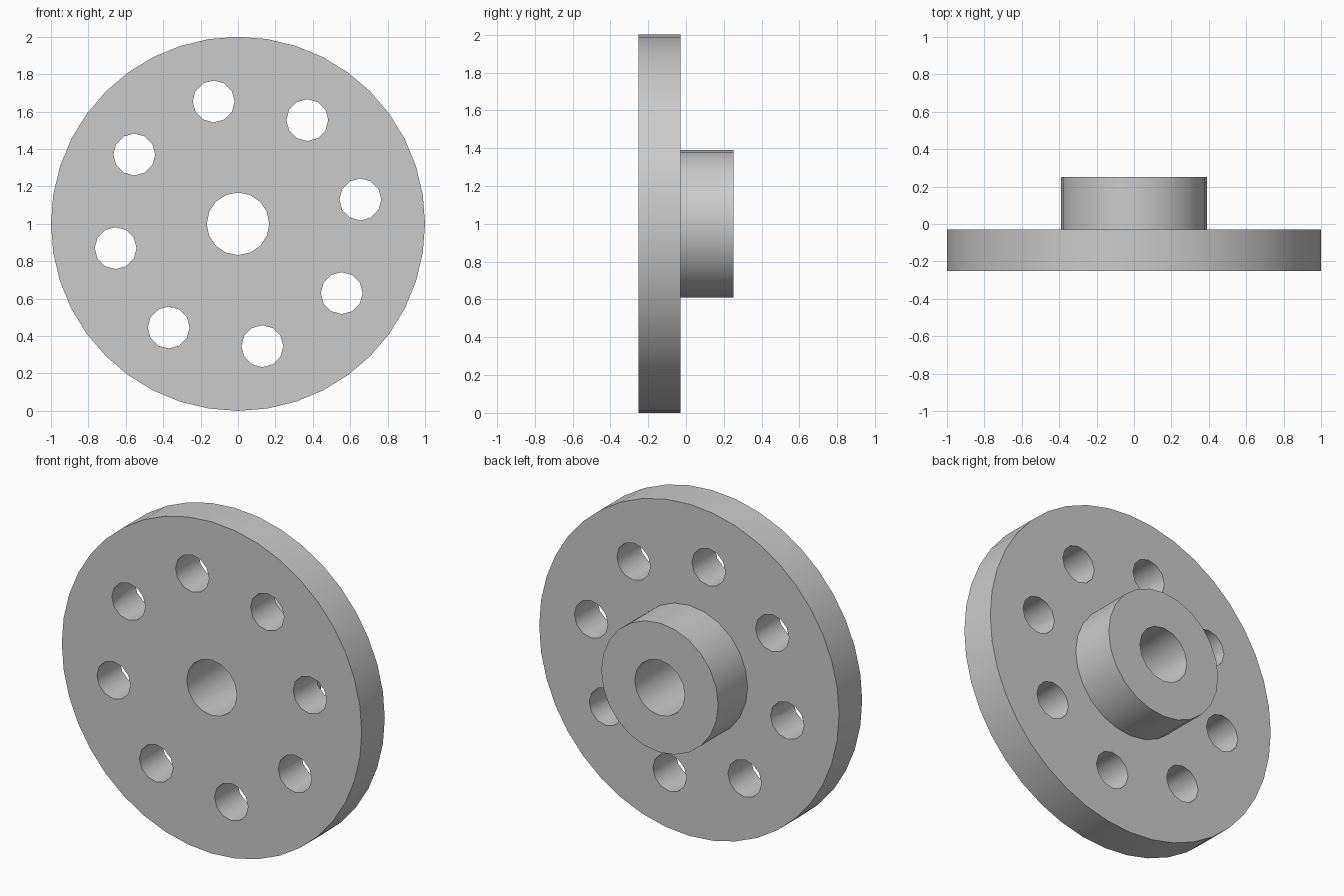
import bpy
import math
from mathutils import Matrix, Vector

cube = bpy.data.objects.get("Cube")
if cube:
    bpy.data.objects.remove(cube, do_unlink=True)

CENTRE_Z = 1.0
FRONT, STEP, BACK = -0.25, -0.03, 0.25
HOLES, HOLE_CIRCLE = 8, 0.667

metal = bpy.data.materials.new("plain_grey")
metal.use_nodes = True
grey = (0.6, 0.6, 0.6, 1.0)
metal.diffuse_color = grey
metal.node_tree.nodes["Principled BSDF"].inputs["Base Color"].default_value = grey


def cylinder(name, radius, y0, y1, sides, x=0.0, z=CENTRE_Z):
    """Cylinder lying along y from y0 to y1, with corners on the x axis."""
    bpy.ops.mesh.primitive_cylinder_add(vertices=sides, radius=radius, depth=y1 - y0)
    obj = bpy.context.object
    obj.name = name
    obj.data.transform(Matrix.Rotation(math.pi / 2, 4, "X"))
    obj.data.transform(Matrix.Translation(Vector((x, (y0 + y1) / 2, z))))
    obj.data.materials.clear()
    obj.data.materials.append(metal)
    return obj


def combine(target, tool, operation):
    """Apply a boolean to the target and remove the tool object."""
    mod = target.modifiers.new("combine", "BOOLEAN")
    mod.operation, mod.solver, mod.object = operation, "EXACT", tool
    bpy.context.view_layer.objects.active = target
    bpy.ops.object.modifier_apply(modifier=mod.name)
    bpy.data.objects.remove(tool, do_unlink=True)


# Round plate with the hub joined to its back
flange = cylinder("hub_flange", 1.0, FRONT, STEP, 40)
hub = cylinder("hub", 0.39, FRONT + 0.1, BACK, 24)
combine(flange, hub, "UNION")

# Central bore through plate and hub
bore = cylinder("bore_cutter", 0.167, FRONT - 0.1, BACK + 0.1, 16)
combine(flange, bore, "DIFFERENCE")

# Ring of bolt holes
for i in range(HOLES):
    angle = math.tau * (i + 0.25) / HOLES
    hole = cylinder("bolt_hole_cutter", 0.112, FRONT - 0.1, STEP + 0.1, 12,
                    HOLE_CIRCLE * math.cos(angle),
                    CENTRE_Z + HOLE_CIRCLE * math.sin(angle))
    combine(flange, hole, "DIFFERENCE")

# Smooth walls with crisp rims
bpy.ops.object.select_all(action="DESELECT")
flange.select_set(True)
bpy.context.view_layer.objects.active = flange
bpy.ops.object.shade_smooth_by_angle(angle=math.radians(40))
